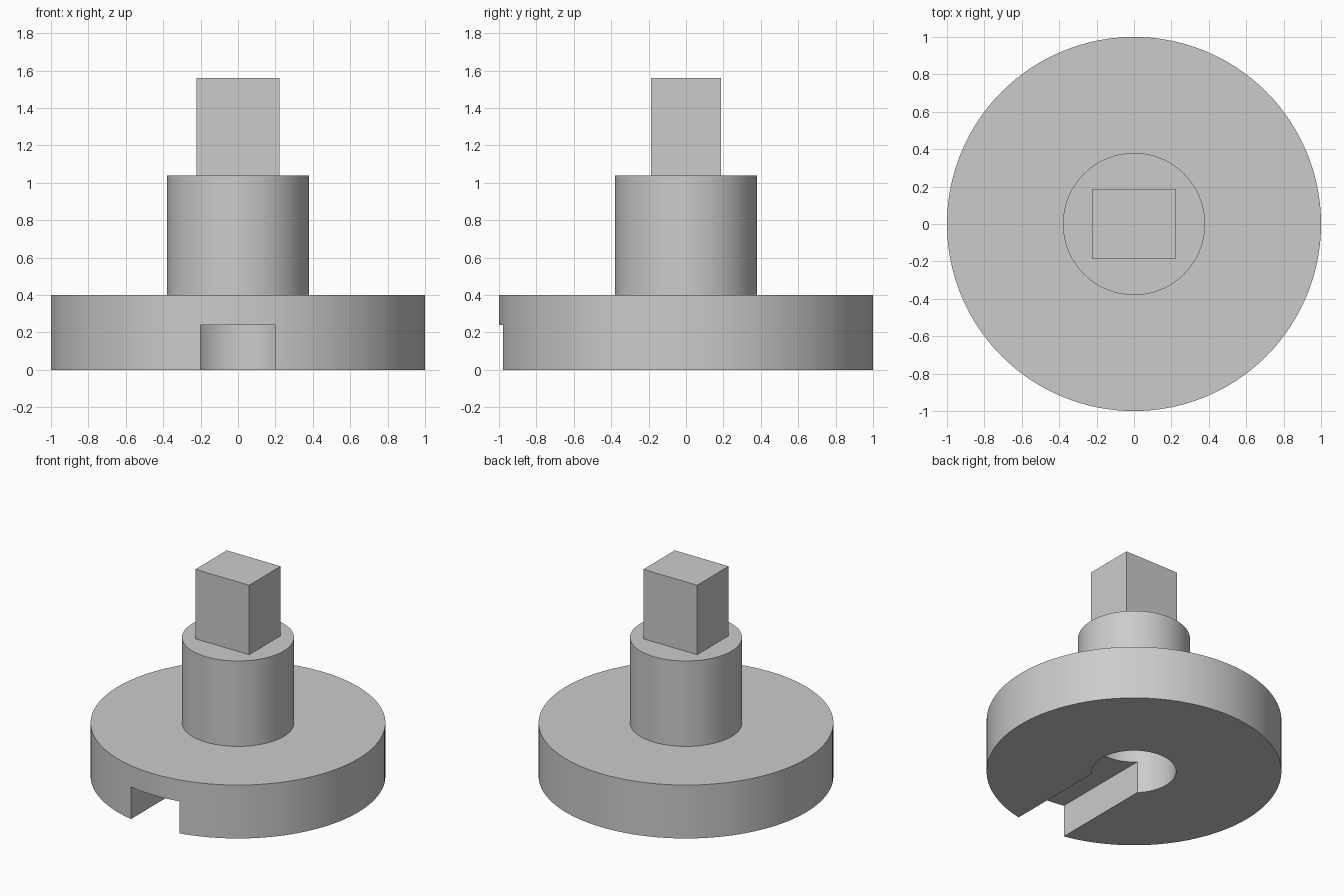
import bpy
from math import radians

cube = bpy.data.objects.get("Cube")
if cube:
    bpy.data.objects.remove(cube, do_unlink=True)

grey = bpy.data.materials.new("plain_grey")
grey.use_nodes = True
grey.diffuse_color = (0.6, 0.6, 0.6, 1)
grey.node_tree.nodes["Principled BSDF"].inputs["Base Color"].default_value = (0.6, 0.6, 0.6, 1)


def cylinder(name, radius, low, high, sides=128):
    bpy.ops.mesh.primitive_cylinder_add(vertices=sides, radius=radius, depth=high - low,
                                        location=(0, 0, (low + high) / 2))
    obj = bpy.context.object
    obj.name = name
    obj.data.materials.append(grey)
    return obj


def box(name, x0, x1, y0, y1, z0, z1):
    bpy.ops.mesh.primitive_cube_add(size=1, location=((x0 + x1) / 2, (y0 + y1) / 2, (z0 + z1) / 2))
    obj = bpy.context.object
    obj.name = name
    obj.scale = (x1 - x0, y1 - y0, z1 - z0)
    bpy.ops.object.transform_apply(location=False, rotation=False, scale=True)
    obj.data.materials.append(grey)
    return obj


def cut(obj, cutter):
    mod = obj.modifiers.new("cut", "BOOLEAN")
    mod.operation = "DIFFERENCE"
    mod.solver = "EXACT"
    mod.object = cutter
    bpy.ops.object.select_all(action="DESELECT")
    bpy.context.view_layer.objects.active = obj
    obj.select_set(True)
    bpy.ops.object.modifier_apply(modifier=mod.name)


# Round base, collar and square drive
base = cylinder("base_disc", 1.0, 0, 0.4)
collar = cylinder("collar", 0.38, 0.4, 1.04)
drive = box("square_drive", -0.223, 0.223, -0.186, 0.186, 1.04, 1.56)

# Blind bore from below, with a slot running out to the front
bore = cylinder("bore_cutter", 0.285, -0.2, 0.64)
slot = box("slot_cutter", -0.2, 0.2, -1.2, 0, -0.2, 0.24)
cut(base, bore)
cut(base, slot)
cut(collar, bore)
for cutter in (bore, slot):
    bpy.data.objects.remove(cutter, do_unlink=True)

# Smooth round walls, crisp edges
for obj in (base, collar):
    bpy.ops.object.select_all(action="DESELECT")
    bpy.context.view_layer.objects.active = obj
    obj.select_set(True)
    bpy.ops.object.shade_smooth_by_angle(angle=radians(30))
